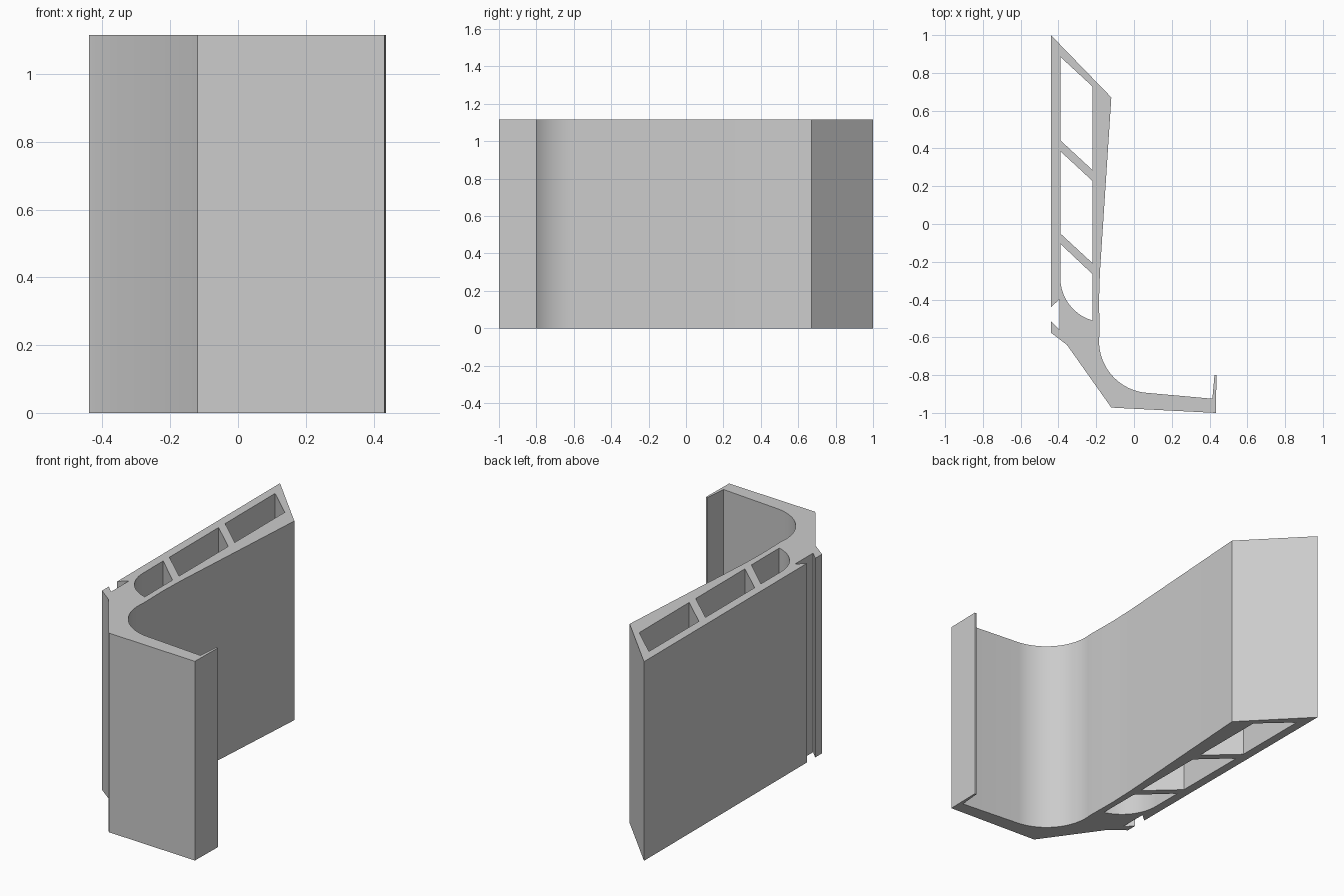
import bpy
from math import cos, sin, radians

HEIGHT = 1.115

if "Cube" in bpy.data.objects:
    bpy.data.objects.remove(bpy.data.objects["Cube"], do_unlink=True)


def arc(cx, cy, r, start, end, steps):
    """Points along a circular arc, angles in degrees."""
    angles = [radians(start + (end - start) * i / steps) for i in range(steps + 1)]
    return [(cx + r * cos(a), cy + r * sin(a)) for a in angles]


def slanted_hole(top, bottom):
    """Chamber between the two walls, with slanted ends."""
    left, right, slope = -0.39, -0.22, 0.157
    return [(left, top), (left, bottom), (right, bottom - slope), (right, top - slope)]


# Outer outline: long wall, inner fillet, foot with thin lip, notched back
outline = [(-0.44, 1.0), (-0.12, 0.67), (-0.18, -0.25), (-0.185, -0.4)]
outline += arc(0.09, -0.62, 0.275, 172, 262, 24)
outline += [(0.415, -0.925), (0.426, -0.8), (0.437, -0.8), (0.433, -1.0),
            (-0.12, -0.972), (-0.355, -0.64), (-0.44, -0.575), (-0.44, -0.515),
            (-0.395, -0.56), (-0.395, -0.4), (-0.44, -0.44)]

# Hollow chambers, the last with a rounded end
rounded = [(-0.22, -0.265), (-0.39, -0.105)] + arc(-0.155, -0.285, 0.235, 180, 254, 14)
loops = [outline, slanted_hole(0.885, 0.443), slanted_hole(0.385, -0.05), rounded]

# Extruded section
curve = bpy.data.curves.new("section", "CURVE")
curve.dimensions = "2D"
curve.fill_mode = "BOTH"
curve.extrude = HEIGHT / 2
for loop in loops:
    spline = curve.splines.new("POLY")
    spline.points.add(len(loop) - 1)
    for point, (x, y) in zip(spline.points, loop):
        point.co = (x, y, HEIGHT / 2, 1)
    spline.use_cyclic_u = True

profile = bpy.data.objects.new("extruded_profile", curve)
bpy.context.collection.objects.link(profile)
for other in bpy.context.selected_objects:
    other.select_set(False)
profile.select_set(True)
bpy.context.view_layer.objects.active = profile
profile.location.z = HEIGHT / 2
bpy.ops.object.convert(target="MESH")
profile = bpy.context.object

# Rest the part on the ground and join the caps to the walls
mesh = profile.data
profile.location.z = 0
lowest = min(v.co.z for v in mesh.vertices)
for v in mesh.vertices:
    v.co.z -= lowest
import bmesh
bm = bmesh.new()
bm.from_mesh(mesh)
bmesh.ops.remove_doubles(bm, verts=bm.verts, dist=0.0005)
bmesh.ops.recalc_face_normals(bm, faces=bm.faces)
bm.to_mesh(mesh)
bm.free()
bpy.ops.object.shade_smooth_by_angle(angle=radians(20))

# Plain grey
grey = bpy.data.materials.new("light_grey")
grey.use_nodes = True
grey.diffuse_color = (0.6, 0.6, 0.6, 1)
grey.node_tree.nodes["Principled BSDF"].inputs["Base Color"].default_value = (0.6, 0.6, 0.6, 1)
mesh.materials.clear()
mesh.materials.append(grey)
